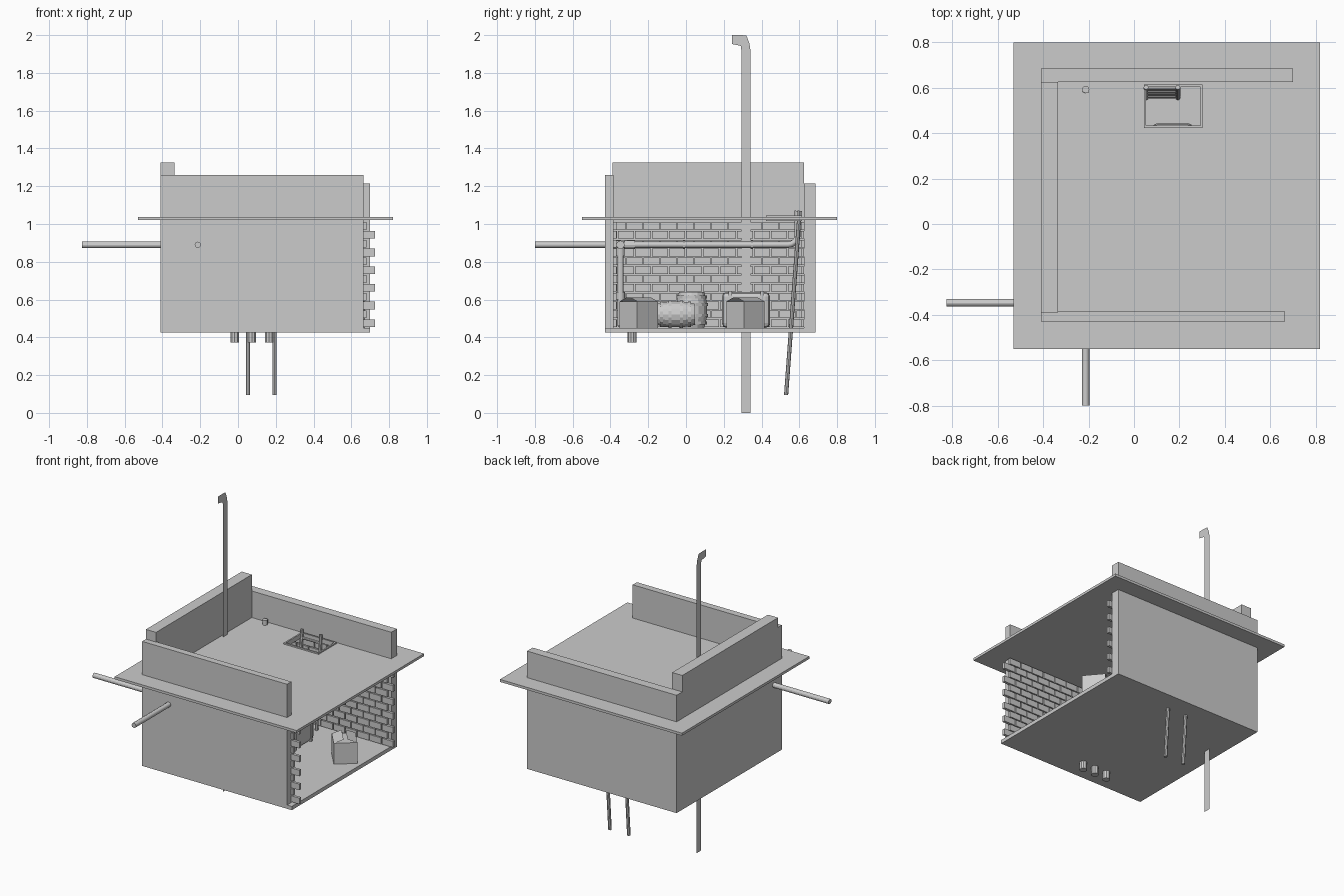
import bpy, bmesh, math
from mathutils import Vector, Matrix

if "Cube" in bpy.data.objects:
    bpy.data.objects.remove(bpy.data.objects["Cube"])


def make(name, bm, smooth=False):
    me = bpy.data.meshes.new(name)
    bmesh.ops.recalc_face_normals(bm, faces=bm.faces)
    bm.to_mesh(me)
    bm.free()
    ob = bpy.data.objects.new(name, me)
    bpy.context.collection.objects.link(ob)
    if smooth:
        bpy.context.view_layer.objects.active = ob
        ob.select_set(True)
        bpy.ops.object.shade_smooth_by_angle(angle=math.radians(40))
        ob.select_set(False)
    return ob


def add_box(bm, lo, hi):
    lo, hi = Vector(lo), Vector(hi)
    m = Matrix.Translation((lo + hi) / 2) @ Matrix.Diagonal((*(hi - lo), 1))
    bmesh.ops.create_cube(bm, size=1, matrix=m)


def box(name, lo, hi):
    bm = bmesh.new()
    add_box(bm, lo, hi)
    return make(name, bm)


def add_rod(bm, a, b, r, n=10):
    a, b = Vector(a), Vector(b)
    rot = (b - a).to_track_quat('Z', 'Y').to_matrix().to_4x4()
    bmesh.ops.create_cone(bm, cap_ends=True, segments=n, radius1=r, radius2=r,
                          depth=(b - a).length,
                          matrix=Matrix.Translation((a + b) / 2) @ rot)


def rods(name, items, n=10):
    bm = bmesh.new()
    for a, b, r in items:
        add_rod(bm, a, b, r, n)
    return make(name, bm)


def bricks(name, u0, u1, place, toothed):
    """Running-bond brick facing; place(u, d, z) gives a point on the wall, d = depth."""
    bm = bmesh.new()
    pitch, row, gap = 0.09, 0.0467, 0.006
    for i in range(12):
        z = 0.455 + i * row
        end = u1 - (i % 2) * pitch / 2
        if not toothed and i % 2:
            end = u1 + pitch / 2
        while end - u0 > 0.015:
            a, b = max(end - pitch + gap, u0), min(end, u1)
            p, q = place(a, 0, z), place(b, 0.018, z + row - gap)
            lo = [min(s) for s in zip(p, q)]
            hi = [max(s) for s in zip(p, q)]
            add_box(bm, lo, hi)
            end -= pitch
    return make(name, bm)


# Floor and three walls
box("floor", (-0.41, -0.43, 0.425), (0.70, 0.685, 0.45))
box("front_wall", (-0.41, -0.43, 0.425), (0.665, -0.385, 1.26))
box("left_wall", (-0.41, -0.39, 0.425), (-0.335, 0.625, 1.325))
box("back_wall", (-0.41, 0.625, 0.425), (0.70, 0.685, 1.215))

# Brick facings inside the walls
bricks("front_bricks", -0.335, 0.725, lambda u, d, z: (u, -0.386 + d, z), True)
bricks("back_bricks", -0.335, 0.725, lambda u, d, z: (u, 0.626 - d, z), True)
bricks("left_bricks", -0.385, 0.625, lambda u, d, z: (-0.336 + d, u, z), False)

# Upper slab with hatch opening
slab = box("upper_slab", (-0.53, -0.55, 1.02), (0.82, 0.80, 1.037))
cutter = box("hatch_cutter", (0.05, 0.43, 0.9), (0.295, 0.607, 1.2))
mod = slab.modifiers.new("hatch", 'BOOLEAN')
mod.object, mod.operation = cutter, 'DIFFERENCE'
bpy.context.view_layer.objects.active = slab
bpy.ops.object.modifier_apply(modifier="hatch")
bpy.data.objects.remove(cutter)
bm = bmesh.new()
add_box(bm, (0.043, 0.423, 1.015), (0.302, 0.433, 1.046))
add_box(bm, (0.043, 0.604, 1.015), (0.302, 0.614, 1.046))
add_box(bm, (0.043, 0.433, 1.015), (0.053, 0.604, 1.046))
add_box(bm, (0.292, 0.433, 1.015), (0.302, 0.604, 1.046))
make("hatch_frame", bm)

# Ladder: two leaning rails and rungs
def on_rail(x, t):
    return (x, 0.53 + 0.072 * t, 0.095 + 0.975 * t)

parts = [(on_rail(x, 0), on_rail(x, 1), 0.011) for x in (0.053, 0.193)]
parts += [(on_rail(0.053, t), on_rail(0.193, t), 0.008)
          for t in [0.42 + 0.075 * i for i in range(8)]]
rods("ladder", parts, 8)

# Flat pole with bent top
bm = bmesh.new()
path = [((0.293, 0.0), (0.341, 0.0)), ((0.293, 1.92), (0.341, 1.92)),
        ((0.29, 1.943), (0.336, 1.955)), ((0.243, 1.953), (0.32, 1.998)),
        ((0.243, 2.0), (0.29, 2.0))]
pairs = [[bm.verts.new((-0.317, y, z)) for y, z in pr] for pr in path]
for (a, b), (c, d) in zip(pairs, pairs[1:]):
    bm.faces.new((a, b, d, c))
make("pole", bm)

# Main pipe along the left wall, rising through the slab
cu = bpy.data.curves.new("main_pipe", 'CURVE')
cu.dimensions = '3D'
pts = [(-0.8, 0.89), (0.54, 0.89)]
pts += [(0.54 + 0.05 * math.sin(math.radians(a)), 0.94 - 0.05 * math.cos(math.radians(a)))
        for a in (22, 45, 68, 90)] + [(0.592, 1.07)]
sp = cu.splines.new('POLY')
sp.points.add(len(pts) - 1)
for p, (y, z) in zip(sp.points, pts):
    p.co = (-0.213, y, z, 1)
cu.bevel_depth, cu.bevel_resolution, cu.use_fill_caps = 0.0165, 2, True
bpy.context.collection.objects.link(bpy.data.objects.new("main_pipe", cu))

# Side pipe, drop pipe, fittings
J = Vector((-0.213, -0.347, 0.89))
rods("side_pipe", [((-0.825, J.y, 0.89), (-0.18, J.y, 0.89), 0.0165)], 12)
rods("drop_pipe", [(J, (J.x, J.y, 0.46), 0.0165),
                   ((J.x, J.y, 0.64), (J.x, J.y, 0.60), 0.023)], 12)
rods("pipe_fittings", [((J.x, -0.325, 0.89), (J.x, -0.27, 0.89), 0.022),
                       ((J.x, -0.385, 0.89), (J.x, -0.345, 0.89), 0.022),
                       ((J.x, J.y, 0.875), (J.x, J.y, 0.83), 0.022),
                       ((J.x - 0.03, J.y, 0.89), (J.x + 0.035, J.y, 0.89), 0.022)]
     + [((J.x, y - 0.006, 0.89), (J.x, y + 0.006, 0.89), 0.022) for y in (-0.01, 0.35)], 12)
rods("pipe_brackets", [((-0.335, y, 0.89), (J.x, y, 0.89), 0.006) for y in (-0.01, 0.35)], 8)

# Three posts reaching below the floor
rods("floor_stubs", [((x, -0.285, 0.373), (x, -0.285, 0.57), 0.024)
                     for x in (-0.018, 0.073, 0.165)], 10)


# Barrels: lathed bulging body plus hoops
def barrel(name, centre, r, length, axis):
    bm = bmesh.new()
    n = 14
    prof = [(-0.5, 0.8), (-0.36, 0.9), (-0.15, 0.99), (0.15, 0.99), (0.36, 0.9), (0.5, 0.8)]
    rings = [[bm.verts.new((r * k * math.cos(2 * math.pi * i / n),
                            r * k * math.sin(2 * math.pi * i / n), t * length))
              for i in range(n)] for t, k in prof]
    for a, b in zip(rings, rings[1:]):
        for i in range(n):
            bm.faces.new((a[i], a[(i + 1) % n], b[(i + 1) % n], b[i]))
    bm.faces.new(rings[0])
    bm.faces.new(rings[-1])
    for t, k in ((-0.36, 0.94), (-0.15, 1.02), (0.15, 1.02), (0.36, 0.94)):
        add_rod(bm, (0, 0, (t - 0.04) * length), (0, 0, (t + 0.04) * length), r * k, n)
    bm.transform(Matrix.Translation(centre) @
                 Vector(axis).to_track_quat('Z', 'Y').to_matrix().to_4x4())
    return make(name, bm)


barrel("lying_barrel", (0.22, -0.055, 0.522), 0.071, 0.205, (0, 1, 0))
barrel("standing_barrel", (0.02, 0.03, 0.545), 0.085, 0.19, (0, 0, 1))

# Rounded chest
chest = box("chest", (0.08, 0.19, 0.45), (0.26, 0.445, 0.64))
bev = chest.modifiers.new("round", 'BEVEL')
bev.width, bev.segments = 0.025, 2
bm = bmesh.new()
for y in (0.225, 0.395):
    add_box(bm, (0.075, y, 0.452), (0.265, y + 0.018, 0.645))
make("chest_straps", bm)


# Cardboard boxes turned on the floor, with tilted flaps
def carton(name, x, y, turn):
    bm = bmesh.new()
    h, t = 0.072, 0.14
    add_box(bm, (-h, -h, 0), (h, h, t))
    for s in (-1, 1):
        flap = [bm.verts.new(c) for c in ((s * h, -h, t), (s * h, h, t),
                                          (s * 0.012, h, t + 0.022), (s * 0.012, -h, t + 0.022))]
        bm.faces.new(flap)
    bm.transform(Matrix.Translation((x, y, 0.45)) @ Matrix.Rotation(math.radians(turn), 4, 'Z'))
    return make(name, bm)


carton("right_box", 0.57, 0.315, 40)
carton("left_box", 0.42, -0.25, 40)
